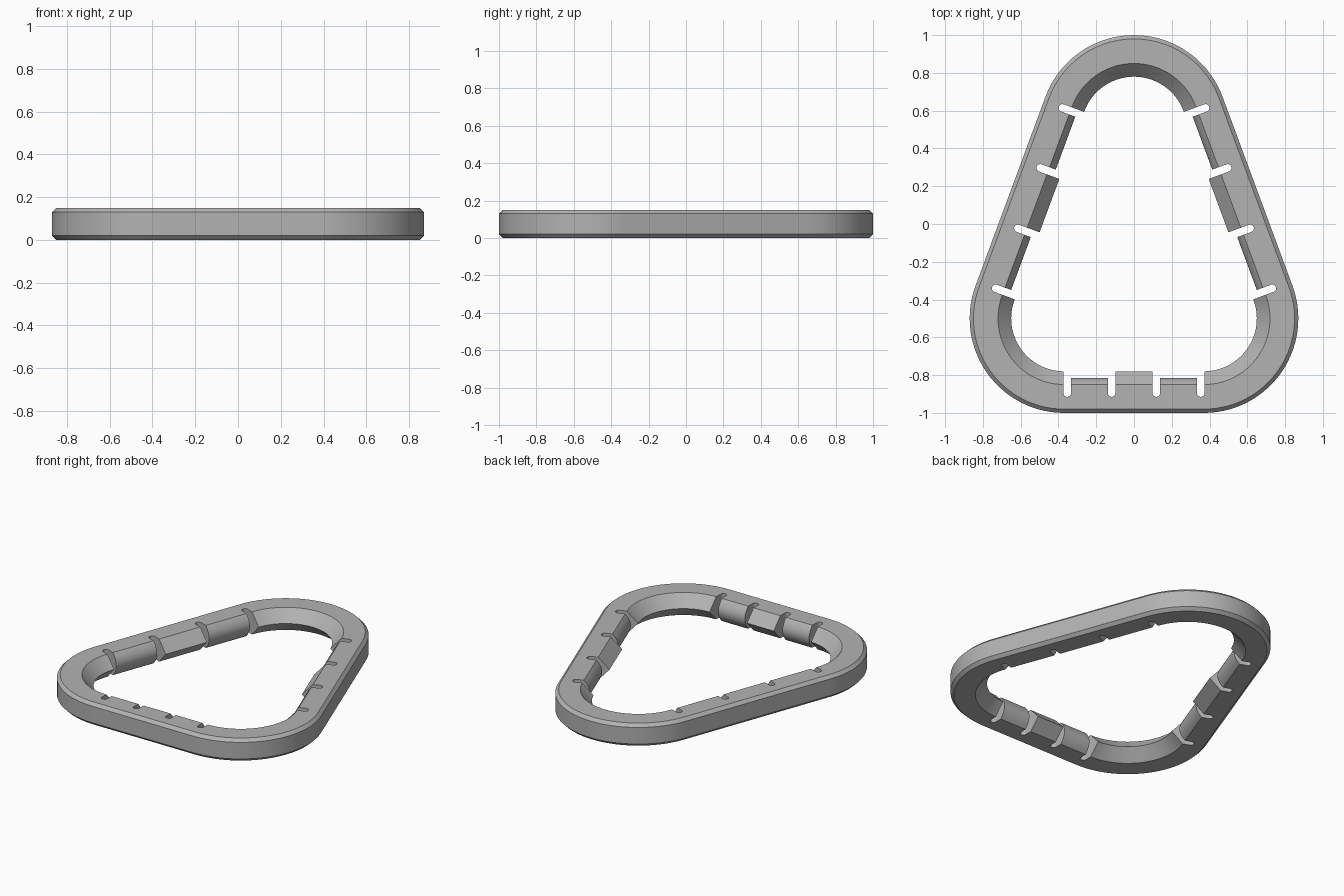
import bpy, bmesh, math
from mathutils import Vector

cube = bpy.data.objects.get("Cube")
if cube:
    bpy.data.objects.remove(cube, do_unlink=True)

HEIGHT = 0.15
RADIUS = 0.5        # outer corner radius
RIM = 0.35          # inner rim, measured from the corner centres
CHAMFER = 0.02
CENTRES = [Vector((-0.37, -0.5)), Vector((0.37, -0.5)), Vector((0, 0.5))]
SLOTS = (-0.955, -0.32, 0.32, 0.955)   # along each side, as part of its half length
ARC_STEPS = 28
INNER_STEPS = 12

grey = bpy.data.materials.new("mid_grey")
grey.use_nodes = True
grey.diffuse_color = (0.45, 0.45, 0.45, 1)
grey.node_tree.nodes["Principled BSDF"].inputs["Base Color"].default_value = grey.diffuse_color


def make_object(name, bm):
    bmesh.ops.recalc_face_normals(bm, faces=bm.faces)
    mesh = bpy.data.meshes.new(name)
    bm.to_mesh(mesh)
    bm.free()
    mesh.materials.append(grey)
    obj = bpy.data.objects.new(name, mesh)
    bpy.context.collection.objects.link(obj)
    return obj


def profile(rounded):
    """Cross-section: chamfered outside, ridged or gently rounded inside."""
    points = [(RADIUS - CHAMFER, 0), (RADIUS, CHAMFER),
              (RADIUS, HEIGHT - CHAMFER), (RADIUS - CHAMFER, HEIGHT)]
    for i in range(INNER_STEPS + 1):
        t = 1 - 2 * i / INNER_STEPS
        bulge = 0.035 * (1 - t * t) if rounded else 0.07 * (1 - abs(t))
        points.append((RIM - bulge, HEIGHT * (1 + t) / 2))
    return points


# Stations around the rounded triangle: centre point, outward normal, section
sides = []
for i, a in enumerate(CENTRES):
    b = CENTRES[(i + 1) % 3]
    along = (b - a).normalized()
    sides.append((a, b, along, Vector((along.y, -along.x))))

stations = []
for i, (a, b, along, normal) in enumerate(sides):
    mid, half = (a + b) / 2, (b - a).length / 2
    stations.append((a, normal, False))
    for k, s in enumerate(SLOTS):
        p = mid + along * half * s
        before = k in (1, 3)
        stations.append((p - along * 0.008, normal, before))
        stations.append((p + along * 0.008, normal, not before))
    stations.append((b, normal, False))
    turn = normal.angle(sides[(i + 1) % 3][3])
    start = math.atan2(normal.y, normal.x)
    for k in range(1, ARC_STEPS):
        ang = start + turn * k / ARC_STEPS
        stations.append((b, Vector((math.cos(ang), math.sin(ang))), False))

# Ring body
bm = bmesh.new()
rings = []
for centre, normal, rounded in stations:
    ring = []
    for offset, z in profile(rounded):
        p = centre + normal * offset
        ring.append(bm.verts.new((p.x, p.y, z)))
    rings.append(ring)
for i, ring in enumerate(rings):
    following = rings[(i + 1) % len(rings)]
    n = len(ring)
    for j in range(n):
        k = (j + 1) % n
        bm.faces.new((ring[j], ring[k], following[k], following[j]))
body = make_object("triangular_ring", bm)

# Round-ended slot cutters
bm = bmesh.new()
for a, b, along, normal in sides:
    mid, half = (a + b) / 2, (b - a).length / 2
    for s in SLOTS:
        end = mid + along * half * s + normal * 0.395
        outline = [end - normal * 0.2 + along * 0.02]
        for k in range(13):
            ang = math.pi * k / 12
            outline.append(end + (along * math.cos(ang) + normal * math.sin(ang)) * 0.02)
        outline.append(end - normal * 0.2 - along * 0.02)
        face = bm.faces.new([bm.verts.new((p.x, p.y, -0.1)) for p in outline])
        lifted = bmesh.ops.extrude_face_region(bm, geom=[face])["geom"]
        verts = [v for v in lifted if isinstance(v, bmesh.types.BMVert)]
        bmesh.ops.translate(bm, verts=verts, vec=(0, 0, 0.4))
cutter = make_object("slot_cutter", bm)
cutter.hide_render = True

# Cut the slots and finish the shading
cut = body.modifiers.new("slots", 'BOOLEAN')
cut.operation = 'DIFFERENCE'
cut.solver = 'EXACT'
cut.object = cutter
bpy.ops.object.select_all(action='DESELECT')
body.select_set(True)
bpy.context.view_layer.objects.active = body
bpy.ops.object.modifier_apply(modifier=cut.name)
bpy.data.objects.remove(cutter, do_unlink=True)
bpy.ops.object.shade_smooth_by_angle(angle=math.radians(25))
